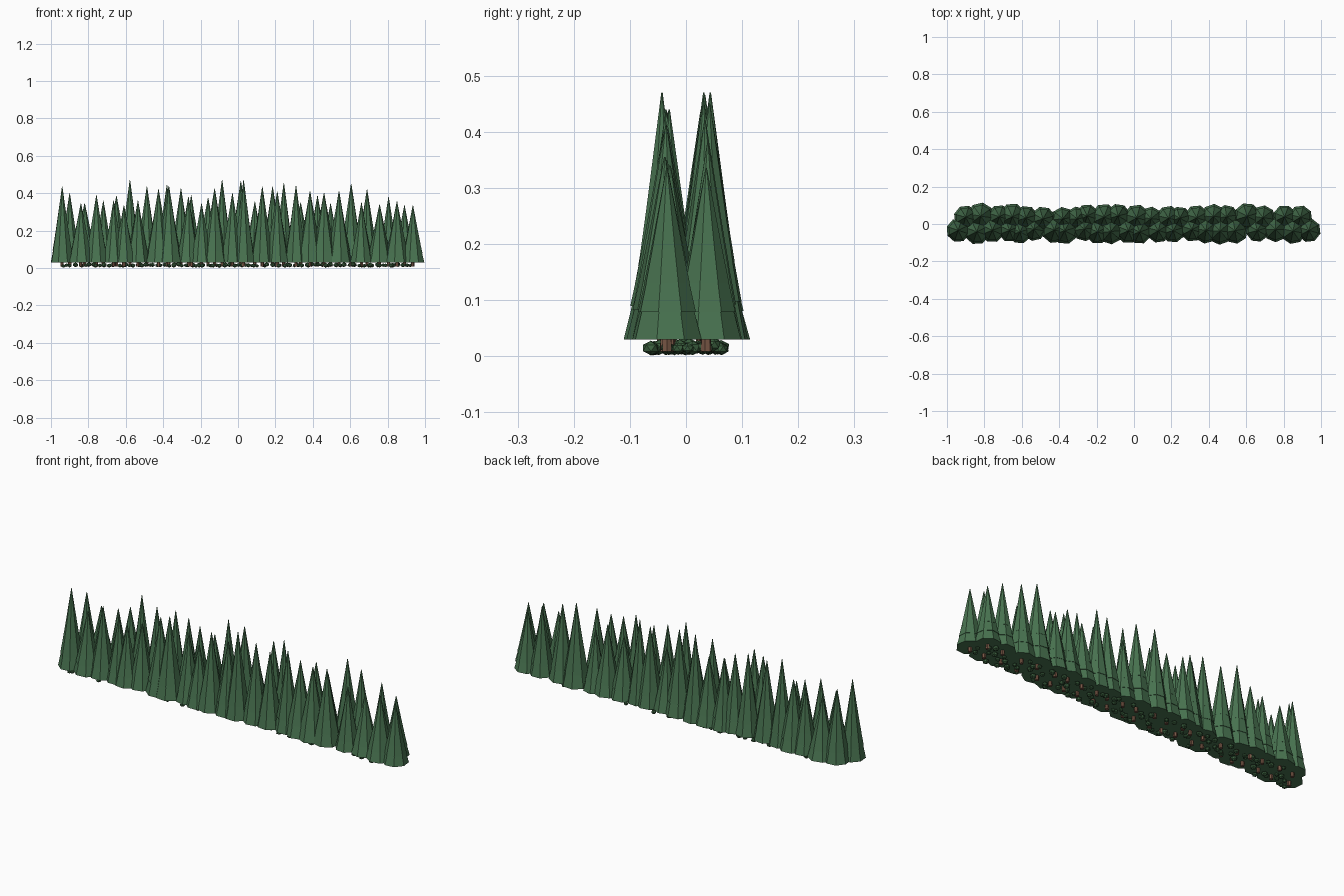
import bpy, bmesh, math, random
from mathutils import Matrix, Vector

if "Cube" in bpy.data.objects:
    bpy.data.objects.remove(bpy.data.objects["Cube"])

random.seed(7)


def material(name, rgb):
    m = bpy.data.materials.new(name)
    m.diffuse_color = (*rgb, 1)
    m.use_nodes = True
    m.node_tree.nodes["Principled BSDF"].inputs["Base Color"].default_value = m.diffuse_color
    return m


def finish(bm, name, mat):
    me = bpy.data.meshes.new(name)
    bm.to_mesh(me)
    bm.free()
    me.materials.append(mat)
    ob = bpy.data.objects.new(name, me)
    bpy.context.collection.objects.link(ob)
    return ob


def cone(bm, x, y, z0, z1, r0, r1, sides, turn):
    mat = Matrix.Translation((x, y, (z0 + z1) / 2)) @ Matrix.Rotation(turn, 4, 'Z')
    bmesh.ops.create_cone(bm, cap_ends=True, segments=sides, radius1=r0,
                          radius2=r1, depth=z1 - z0, matrix=mat)


# tree positions along x and heights, left to right in each row
FRONT = [(-.94, .435), (-.84, .345), (-.757, .39), (-.665, .36), (-.61, .335),
         (-.535, .36), (-.425, .42), (-.37, .44), (-.265, .38), (-.195, .345),
         (-.125, .425), (-.03, .40), (.03, .47), (.13, .435), (.21, .41),
         (.31, .44), (.385, .41), (.46, .40), (.54, .41), (.66, .35),
         (.757, .34), (.85, .355), (.935, .335)]
BACK = [(-.90, .40), (-.82, .345), (-.72, .36), (-.65, .385), (-.578, .47),
        (-.487, .435), (-.38, .445), (-.305, .425), (-.25, .39), (-.16, .375),
        (-.085, .47), (.015, .465), (.09, .355), (.185, .435), (.245, .455),
        (.335, .35), (.425, .385), (.495, .345), (.605, .45), (.69, .42),
        (.805, .38), (.89, .335)]
BASE = .03
# tier: bottom and top as a share of crown height, bottom and top radius share
TIERS = [(0, .40, 1, .50), (.16, .56, .84, .40), (.33, .74, .66, .25), (.53, 1, .46, .02)]

needles, trunks = bmesh.new(), bmesh.new()
for row_y, row in ((-.034, FRONT), (.036, BACK)):
    for i, (x, h) in enumerate(row):
        end = i in (0, len(row) - 1)
        y = row_y + (0 if end else random.uniform(-.01, .01))
        r = .064 if end else random.uniform(.062, .073)
        turn = random.uniform(0, math.tau)
        crown = h - BASE
        # layered crown
        for b, t, rb, rt in TIERS:
            cone(needles, x, y, BASE + b * crown, BASE + t * crown,
                 r * rb, r * rt, 8, turn)
        # trunk
        cone(trunks, x, y, .008, .10, .0095, .007, 6, turn)
finish(needles, "tree_crowns", material("needle_green", (.065, .17, .08)))
finish(trunks, "tree_trunks", material("bark", (.19, .095, .06)))

# low faceted bushes along the ground
bushes = bmesh.new()
for i in range(110):
    r = random.uniform(.010, .015)
    x = -.93 + 1.86 * i / 109 + random.uniform(-.01, .01)
    m = (Matrix.Translation((x, random.uniform(-.066, .066), r + random.uniform(0, .006)))
         @ Matrix.Rotation(random.uniform(0, math.tau), 4, 'Z')
         @ Matrix.Diagonal((1.1, 1.1, .9, 1)))
    bmesh.ops.create_icosphere(bushes, subdivisions=1, radius=r, matrix=m)
finish(bushes, "undergrowth", material("bush_green", (.045, .12, .05)))
